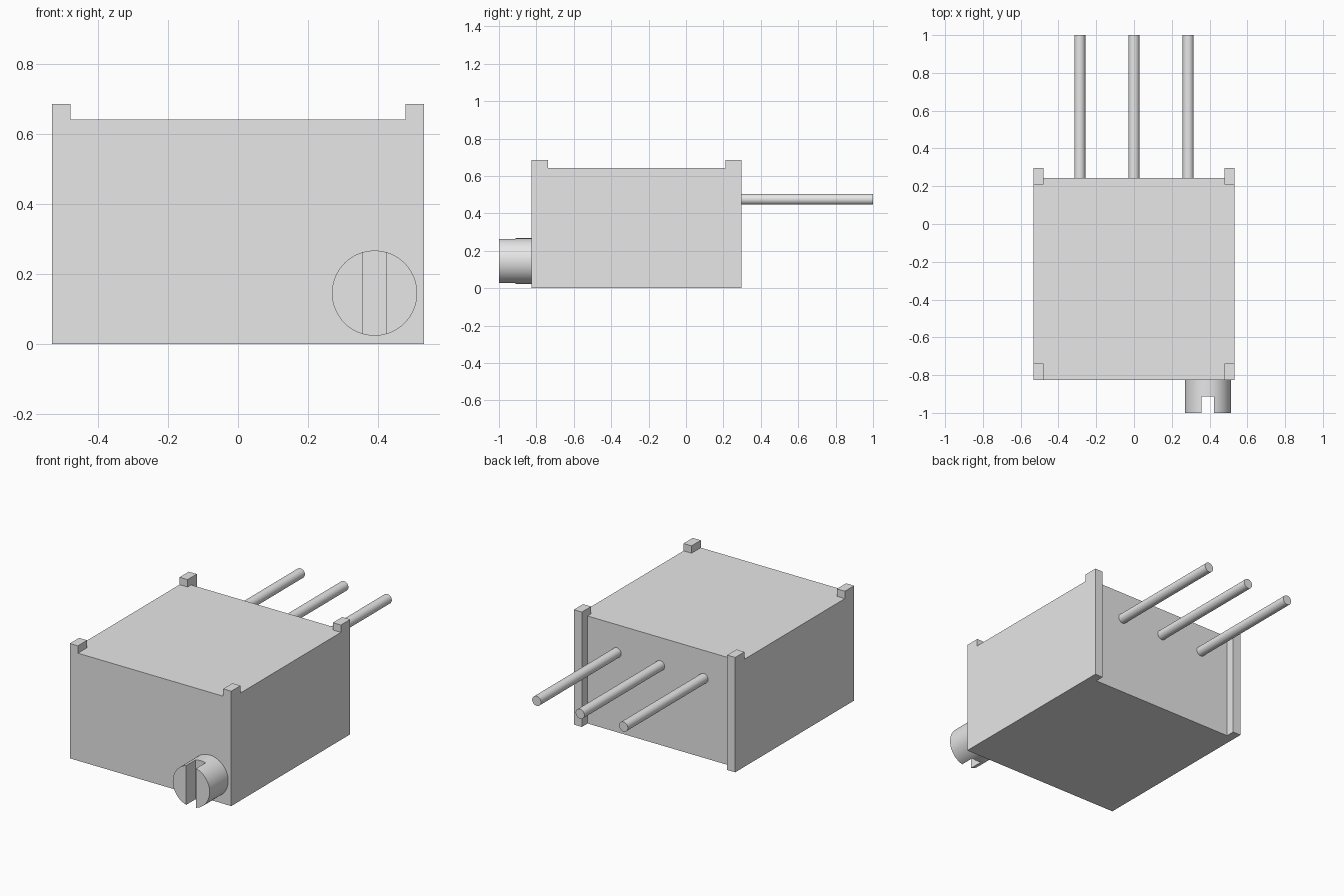
import bpy, bmesh, math

old = bpy.data.objects.get("Cube")
if old:
    bpy.data.objects.remove(old)

grey = bpy.data.materials.new("plain grey")
grey.use_nodes = True
colour = (0.8, 0.8, 0.8, 1)
grey.diffuse_color = colour
grey.node_tree.nodes["Principled BSDF"].inputs["Base Color"].default_value = colour


def finish(name, bm):
    mesh = bpy.data.meshes.new(name)
    bm.to_mesh(mesh)
    bm.free()
    mesh.materials.append(grey)
    obj = bpy.data.objects.new(name, mesh)
    bpy.context.collection.objects.link(obj)
    return obj


def box(name, x, y, z):
    bm = bmesh.new()
    bmesh.ops.create_cube(bm, size=1)
    for v in bm.verts:
        v.co = [lo + (hi - lo) * (c + 0.5) for c, (lo, hi) in zip(v.co, (x, y, z))]
    return finish(name, bm)


def rod(name, x, z, radius, y0, y1, sides):
    bm = bmesh.new()
    bmesh.ops.create_cone(bm, cap_ends=True, segments=sides,
                          radius1=radius, radius2=radius, depth=y1 - y0)
    for v in bm.verts:
        v.co = (x + v.co.x, (y0 + y1) / 2 + v.co.z, z - v.co.y)
    return finish(name, bm)


def combine(target, tool, operation):
    """Apply a boolean, discard the tool and merge flat faces."""
    mod = target.modifiers.new(operation.title(), 'BOOLEAN')
    mod.operation, mod.solver, mod.object = operation, 'EXACT', tool
    bpy.context.view_layer.update()
    graph = bpy.context.evaluated_depsgraph_get()
    mesh = bpy.data.meshes.new_from_object(target.evaluated_get(graph))
    target.modifiers.clear()
    bm = bmesh.new()
    bm.from_mesh(mesh)
    bmesh.ops.remove_doubles(bm, verts=bm.verts, dist=1e-5)
    bmesh.ops.dissolve_limit(bm, angle_limit=math.radians(1), verts=bm.verts, edges=bm.edges)
    bm.to_mesh(mesh)
    bm.free()
    target.data = mesh
    bpy.data.objects.remove(tool)


def smooth(obj):
    bpy.ops.object.select_all(action='DESELECT')
    obj.select_set(True)
    bpy.context.view_layer.objects.active = obj
    bpy.ops.object.shade_smooth_by_angle(angle=math.radians(30))


HALF, INNER = 0.533, 0.48
FRONT, BACK, RAIL_BACK = -0.825, 0.243, 0.297
TOP, STANDOFF_TOP = 0.642, 0.686

# Housing with corner standoffs and full height rear rails
housing = box("housing", (-HALF, HALF), (FRONT, BACK), (0, TOP))
for side in (-1, 1):
    across = sorted((side * INNER, side * HALF))
    combine(housing, box("rear_rail", across, (0.21, RAIL_BACK), (0, STANDOFF_TOP)), 'UNION')
    combine(housing, box("front_standoff", across, (FRONT, -0.738), (0.5, STANDOFF_TOP)), 'UNION')

# Slotted adjusting screw
screw = rod("adjusting_screw", 0.391, 0.145, 0.122, -1, FRONT, 64)
combine(screw, box("slot", (0.358, 0.424), (-1.1, -0.912), (-0.1, 0.4)), 'DIFFERENCE')
smooth(screw)

# Three rear pins
for label, x in (("right", -0.287), ("middle", 0), ("left", 0.287)):
    smooth(rod(label + "_pin", x, 0.475, 0.029, BACK, 1, 32))
